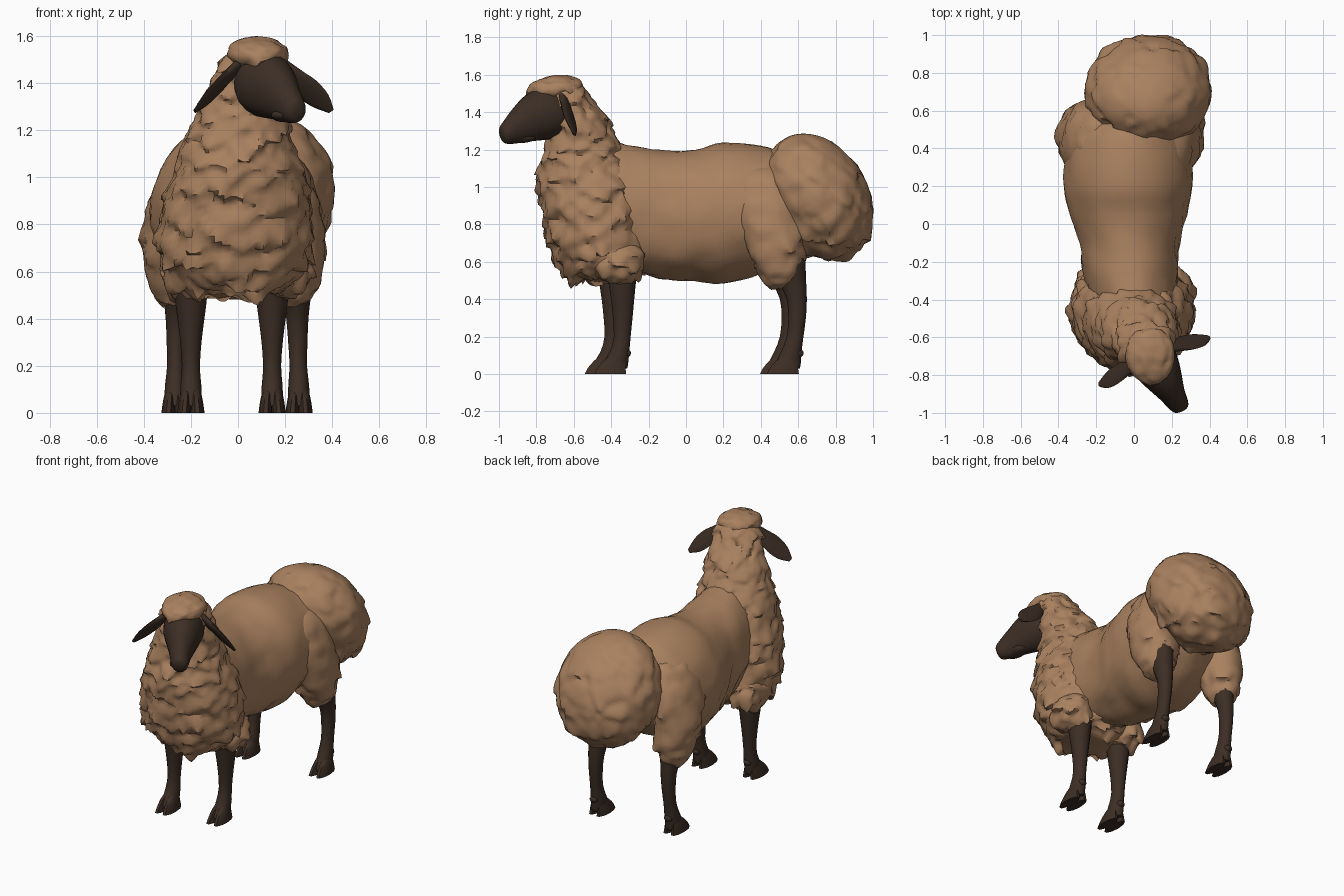
import bpy, bmesh, math
from mathutils import Vector, Matrix, noise

if "Cube" in bpy.data.objects:
    bpy.data.objects.remove(bpy.data.objects["Cube"])

def material(name, rgb):
    m = bpy.data.materials.new(name)
    m.diffuse_color = (*rgb, 1)
    m.use_nodes = True
    m.node_tree.nodes["Principled BSDF"].inputs["Base Color"].default_value = m.diffuse_color
    return m

WOOL = material("brown wool", (0.40, 0.22, 0.115))
SKIN = material("dark brown skin", (0.045, 0.027, 0.018))
X, Y, Z = Vector((1, 0, 0)), Vector((0, 1, 0)), Vector((0, 0, 1))


def tufts(bm, amp, freq):
    """Soft hanging locks: each cell sticks out most near its lower edge."""
    bmesh.ops.recalc_face_normals(bm, faces=bm.faces)
    bm.normal_update()
    moves = []
    for v in bm.verts:
        p = v.co * freq
        p.z *= 0.8
        p += noise.noise_vector(v.co * 8) * 0.45
        dist, cells = noise.voronoi(p)
        d = max(-0.5, min(0.6, cells[0].z - p.z))
        edge = min(1, (dist[1] - dist[0]) / 0.3)
        d = amp * (d * 1.5 * edge + 0.5 * noise.noise(v.co * 11))
        moves.append(v.normal * d - Z * max(d, 0) * 0.9)
    for v, m in zip(bm.verts, moves):
        v.co += m


def finish(name, bm, mat, amp=0, freq=9, angle=45):
    if amp:
        tufts(bm, amp, freq)
    bmesh.ops.recalc_face_normals(bm, faces=bm.faces)
    me = bpy.data.meshes.new(name)
    bm.to_mesh(me)
    bm.free()
    me.materials.append(mat)
    me.shade_smooth()
    me.set_sharp_from_angle(angle=math.radians(angle))
    ob = bpy.data.objects.new(name, me)
    bpy.context.collection.objects.link(ob)
    return ob


def spline(rows, sub):
    """Catmull-Rom resampling of (x, y, z, ra, rb) rows."""
    out = []
    for i in range(len(rows) - 1):
        a, b, c, d = (rows[max(0, min(len(rows) - 1, i + k))] for k in (-1, 0, 1, 2))
        for s in range(sub):
            t = s / sub
            out.append([0.5 * (2 * q + (r - p) * t + (2 * p - 5 * q + 4 * r - w) * t * t
                               + (3 * q - p - 3 * r + w) * t ** 3)
                        for p, q, r, w in zip(a, b, c, d)])
    return out + [list(rows[-1])]


def loft(name, rows, mat, u=X, v=Y, n=12, sub=3, **kw):
    """Elliptical rings along a path; u and v are the ring axes."""
    bm = bmesh.new()
    rings = []
    for x, y, z, ra, rb in spline(rows, sub):
        c = Vector((x, y, z))
        ra, rb = max(ra, 0.004), max(rb, 0.004)
        rings.append([bm.verts.new(c + u * ra * math.cos(k * math.tau / n)
                                   + v * rb * math.sin(k * math.tau / n)) for k in range(n)])
    for r0, r1 in zip(rings, rings[1:]):
        for k in range(n):
            bm.faces.new((r0[k], r0[(k + 1) % n], r1[(k + 1) % n], r1[k]))
    bm.faces.new(rings[0])
    bm.faces.new(rings[-1])
    return finish(name, bm, mat, **kw)


def blob(name, centre, radii, mat, tilt=0, level=4, **kw):
    bm = bmesh.new()
    bmesh.ops.create_icosphere(bm, subdivisions=level, radius=1)
    m = Matrix.Translation(centre) @ Matrix.Rotation(tilt, 4, 'X') @ Matrix.Diagonal((*radii, 1))
    bmesh.ops.transform(bm, matrix=m, verts=bm.verts)
    return finish(name, bm, mat, **kw)


# Barrel of the body, nearly smooth, rising to the shoulders
loft("body", [(0, -.56, .92, .12, .28), (0, -.42, .905, .215, .335), (-.015, -.27, .88, .25, .34),
              (-.025, -.1, .85, .265, .345), (-.03, .05, .85, .31, .352), (-.03, .2, .86, .34, .378),
              (-.02, .4, .88, .325, .34), (0, .52, .9, .27, .28), (.02, .62, .9, .15, .18)],
     WOOL, v=Z, n=40, sub=4, amp=.012, freq=6)

# Shaggy chest rising into the neck
loft("chest_and_neck", [(0, -.46, .50, .16, .13), (-.01, -.45, .55, .26, .21), (-.01, -.46, .67, .325, .27),
                        (-.01, -.48, .85, .318, .288), (0, -.505, 1.0, .28, .285), (0, -.53, 1.12, .242, .25),
                        (.01, -.55, 1.21, .215, .205), (.03, -.57, 1.31, .19, .178), (.05, -.61, 1.42, .16, .15),
                        (.075, -.65, 1.52, .125, .12), (.085, -.67, 1.565, .07, .08)],
     WOOL, n=72, sub=7, amp=.034, freq=12)

# Wool cap on the head
blob("wool_cap", (.085, -.7, 1.53), (.13, .15, .068), WOOL, tilt=.12, amp=.018, freq=14)

# Broad fat tail, leaning backwards
blob("fat_tail", (.075, .708, .945), (.338, .265, .362), WOOL, tilt=math.radians(30), level=5, amp=.022, freq=9)

# Dark head, turned a little to one side
fwd = Vector((.43, -.9, 0)).normalized()
lat = Vector((.9, .43, 0)).normalized()
up = (Z + fwd * .25).normalized()
loft("head", [(.065, -.63, 1.42, .09, .1), (.095, -.7, 1.405, .122, .135), (.125, -.765, 1.39, .12, .14),
              (.165, -.835, 1.365, .096, .122), (.205, -.905, 1.325, .068, .092), (.235, -.955, 1.292, .055, .064),
              (.25, -.98, 1.28, .04, .045), (.255, -.988, 1.278, .015, .015)],
     SKIN, u=lat, v=up, n=20, sub=3, angle=50)
blob("lower_jaw", (.19, -.885, 1.265), (.05, .085, .03), SKIN, level=3)

for s, side in ((-1, "left"), (1, "right")):
    # Drooping leaf-shaped ear, its flat side turned up and back
    root = Vector((.095, -.7, 1.475)) + lat * s * .105
    axis = lat * s * .2 - Z * .185 + fwd * (.012 if s < 0 else .035)
    b = axis.cross(fwd).normalized() * s
    w = (fwd * .75 - b * .6).normalized()
    thin = axis.cross(w).normalized()
    rows = [(*(root + axis * t), r, h) for t, r, h in
            ((-.15, .025, .022), (.2, .045, .02), (.5, .062, .015), (.8, .052, .011), (1.05, .015, .006))]
    loft(side + "_ear", rows, SKIN, u=w, v=thin, n=12, sub=3, angle=60)

    # Woolly thigh and front leg cuff
    tx = -.27 if s < 0 else .235
    loft(side + "_thigh", [(tx, .51, .46, .05, .05), (tx, .51, .5, .09, .1), (tx, .495, .6, .125, .14),
                           (tx, .465, .72, .135, .17), (tx * .92, .435, .9, .13, .2),
                           (tx * .75, .42, 1.06, .1, .16), (tx * .55, .42, 1.13, .04, .07)],
         WOOL, n=36, sub=5, amp=.022, freq=9)
    fx = -.2 if s < 0 else .145
    blob(side + "_front_cuff", (-.21 if s < 0 else .19, -.37, .6), (.12, .15, .125), WOOL, amp=.03, freq=12)

    # Legs: (y, z, rx, ry) profiles, then two toes and a dewclaw each
    fy = -.025 if s < 0 else .025
    hx, hy = (-.258 if s < 0 else .25), .018 * s
    legs = (("front", fx, fy, ((-.37, .6, .08, .09), (-.365, .45, .064, .068), (-.363, .32, .047, .054),
                               (-.366, .2, .038, .045), (-.38, .12, .044, .052), (-.405, .05, .046, .07),
                               (-.41, .03, .042, .07))),
            ("hind", hx, hy, ((.53, .62, .08, .09), (.55, .5, .06, .074), (.574, .4, .047, .054),
                              (.576, .3, .041, .047), (.565, .2, .037, .045), (.545, .12, .044, .055),
                              (.525, .05, .046, .07), (.52, .03, .042, .07))))
    for kind, x, dy, prof in legs:
        nm = f"{side}_{kind}"
        # the hind pair splays slightly outwards towards the ground
        splay = .02 * s if kind == "hind" else 0
        rows = [(x + splay * (.5 - z), y + dy, z, rx, ry) for y, z, rx, ry in prof]
        loft(nm + "_leg", rows, SKIN, n=12, sub=2, angle=50)
        ex, ey = rows[-1][0], rows[-1][1]
        for k in (-1, 1):
            loft(f"{nm}_toe_{'outer' if k == s else 'inner'}",
                 [(ex + k * .028, ey - .02, 0, .03, .09), (ex + k * .026, ey - .015, .03, .028, .08),
                  (ex + k * .022, ey, .07, .025, .06), (ex + k * .016, ey + .02, .11, .018, .03)],
                 SKIN, n=10, sub=2, angle=45)
        blob(nm + "_dewclaw", (ex, ey + .068, .11), (.028, .024, .022), SKIN, tilt=.6, level=2)
